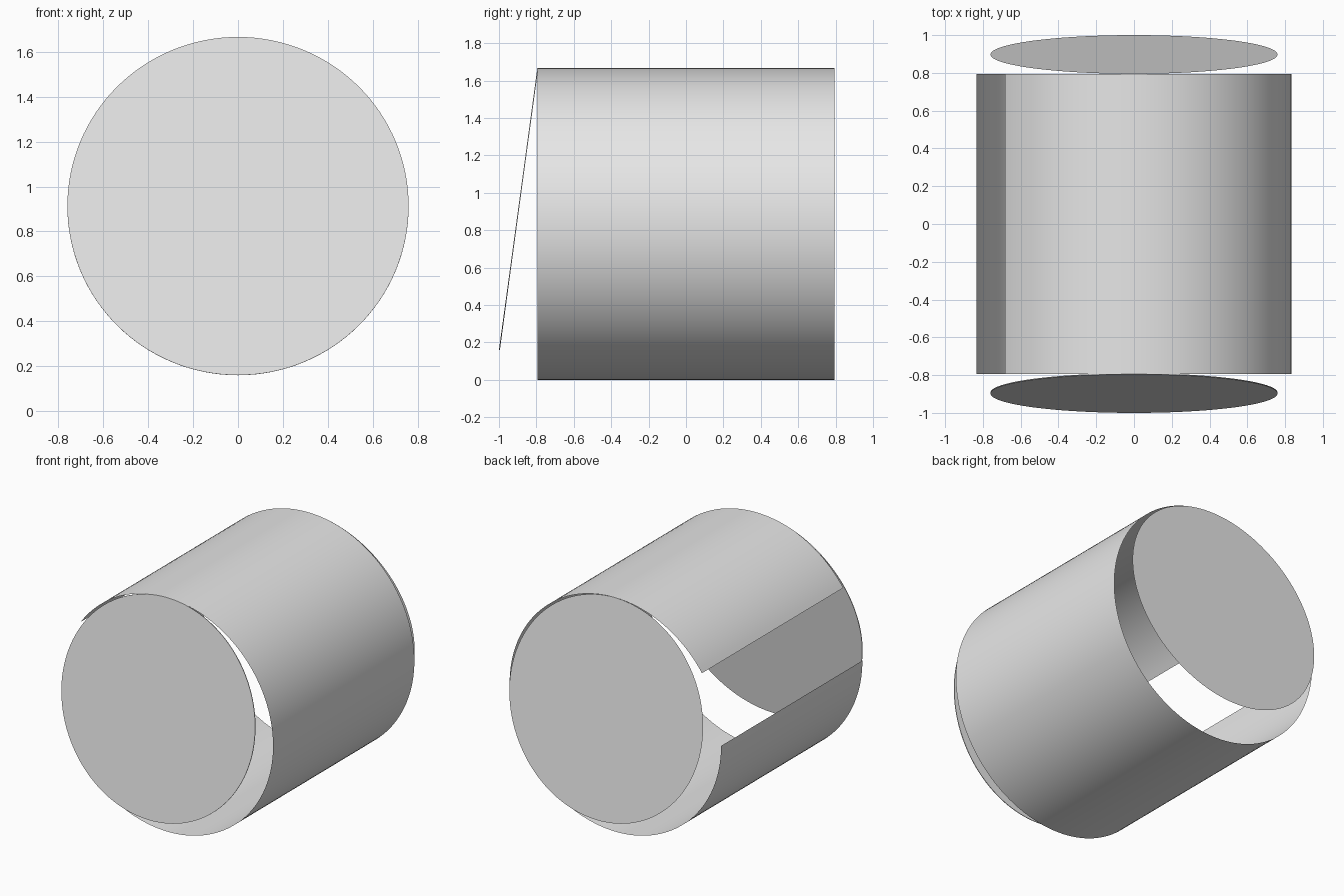
import bpy
import bmesh
from math import sin, cos, radians, atan2, hypot

cube = bpy.data.objects.get("Cube")
if cube:
    bpy.data.objects.remove(cube, do_unlink=True)

# Single plain grey
grey = bpy.data.materials.new("plain grey")
grey.use_nodes = True
grey.diffuse_color = (0.8, 0.8, 0.8, 1)
grey.node_tree.nodes["Principled BSDF"].inputs["Base Color"].default_value = (0.8, 0.8, 0.8, 1)

RADIUS = 0.833
HALF = 0.795        # half length of the drum
LID_OUT = 1.0       # how far the lower lid edge swings out
LID_LOW = 0.16      # height of the lower lid edge
TOP = 2 * RADIUS


def make_drum():
    """Open sheet drum along y, with a lengthwise slot on the -x side."""
    start, end, steps = radians(180), radians(505), 130
    bm = bmesh.new()
    rows = []
    for i in range(steps + 1):
        a = start + (end - start) * i / steps
        x, z = RADIUS * cos(a), RADIUS + RADIUS * sin(a)
        rows.append([bm.verts.new((x, y, z)) for y in (-HALF, HALF)])
    for (a0, a1), (b0, b1) in zip(rows, rows[1:]):
        bm.faces.new((a0, a1, b1, b0)).smooth = True
    mesh = bpy.data.meshes.new("drum_wall")
    bm.to_mesh(mesh)
    bm.free()
    mesh.materials.append(grey)
    obj = bpy.data.objects.new("drum_wall", mesh)
    bpy.context.collection.objects.link(obj)


def make_lid(name, side):
    """Round lid hung from the top of one end, lower edge swung outward."""
    out, drop = LID_OUT - HALF, TOP - LID_LOW
    tilt = atan2(drop, out)
    bpy.ops.mesh.primitive_circle_add(
        vertices=128, radius=hypot(out, drop) / 2, fill_type='NGON',
        location=(0, side * (HALF + LID_OUT) / 2, (TOP + LID_LOW) / 2),
        rotation=(-side * tilt, 0, 0))
    lid = bpy.context.object
    lid.name = name
    lid.data.materials.append(grey)
    return lid


make_drum()
front_lid = make_lid("front_lid", -1)
make_lid("back_lid", 1)

# The front lid has a very thin rim
rim = front_lid.modifiers.new("rim", 'SOLIDIFY')
rim.thickness = 0.005
rim.offset = -1
